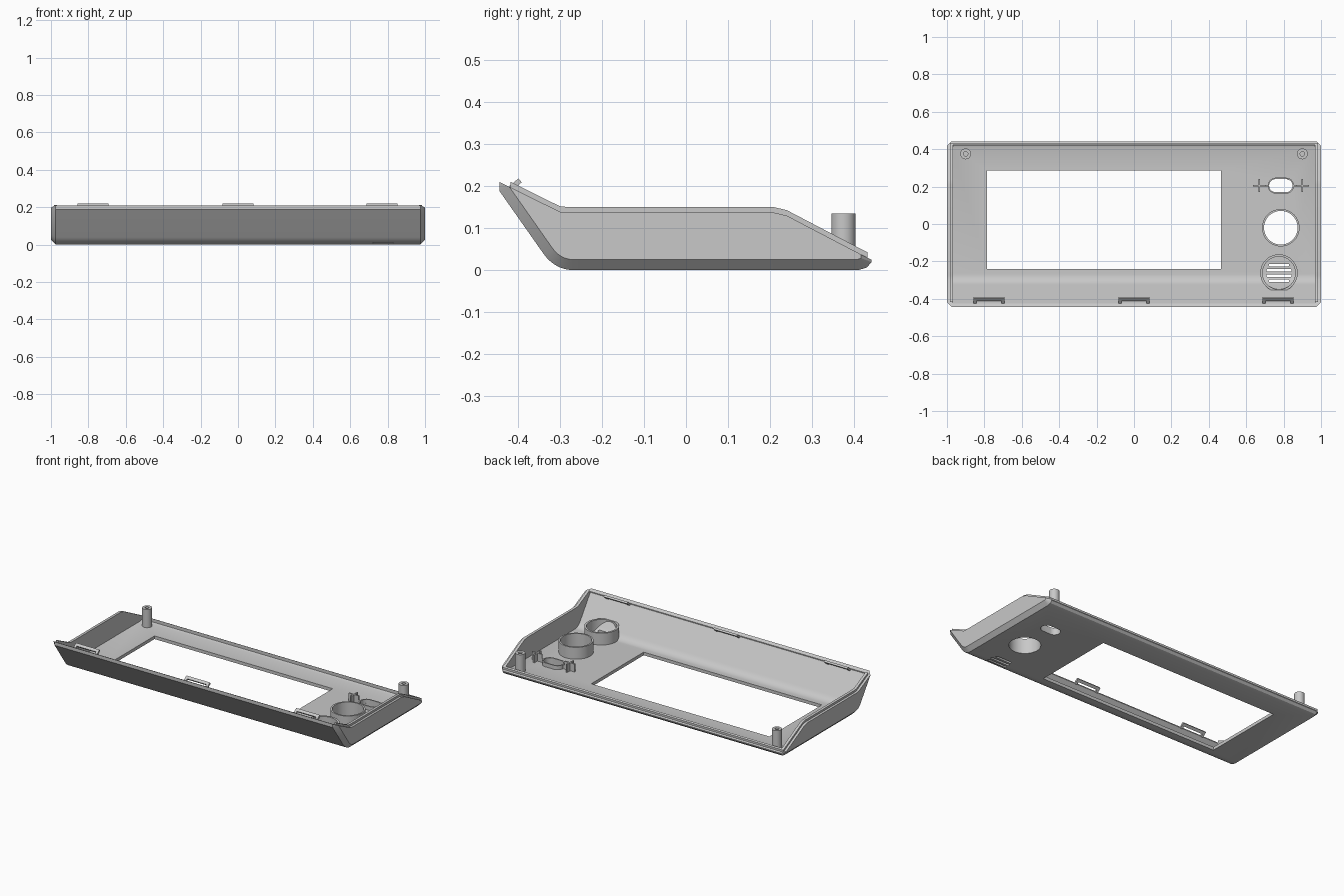
import bpy, bmesh, math
from mathutils import Vector

cube = bpy.data.objects.get("Cube")
if cube:
    bpy.data.objects.remove(cube, do_unlink=True)

grey = bpy.data.materials.new("light grey plastic")
grey.use_nodes = True
COLOUR = (0.58, 0.58, 0.58, 1)
grey.diffuse_color = COLOUR
grey.node_tree.nodes["Principled BSDF"].inputs["Base Color"].default_value = COLOUR


# ---- helpers ----
def make(name, bm):
    bmesh.ops.recalc_face_normals(bm, faces=bm.faces)
    mesh = bpy.data.meshes.new(name)
    bm.to_mesh(mesh)
    bm.free()
    mesh.materials.append(grey)
    obj = bpy.data.objects.new(name, mesh)
    bpy.context.collection.objects.link(obj)
    return obj


def loft(name, rings):
    """Closed solid through rings of equal point count."""
    bm = bmesh.new()
    loops = [[bm.verts.new(p) for p in ring] for ring in rings]
    n = len(loops[0])
    for a, b in zip(loops, loops[1:]):
        for i in range(n):
            j = (i + 1) % n
            bm.faces.new((a[i], a[j], b[j], b[i]))
    bm.faces.new(loops[0])
    bm.faces.new(loops[-1])
    return make(name, bm)


def side_prism(name, profile, x0, x1):
    return loft(name, [[(x, y, z) for y, z in profile] for x in (x0, x1)])


def up_prism(name, outline, z0, z1):
    return loft(name, [[(x, y, z) for x, y in outline] for z in (z0, z1)])


def pill(x, y, width, height, n=32):
    """Rounded slot outline; a circle when width equals height."""
    r, half = height / 2, (width - height) / 2
    pts = []
    for i in range(n):
        a = 2 * math.pi * (i + 0.5) / n
        shift = half if math.cos(a) > 0 else -half
        pts.append((x + shift + r * math.cos(a), y + r * math.sin(a)))
    return pts


def box(name, centre, size, tilt=0):
    bm = bmesh.new()
    bmesh.ops.create_cube(bm, size=1)
    bmesh.ops.scale(bm, vec=size, verts=bm.verts)
    obj = make(name, bm)
    obj.location = centre
    obj.rotation_euler.x = tilt
    return obj


def combine(obj, tool, operation="DIFFERENCE", keep=False):
    bpy.context.view_layer.objects.active = obj
    tool.hide_render = True
    mod = obj.modifiers.new("combine", "BOOLEAN")
    mod.operation, mod.solver, mod.object = operation, "EXACT", tool
    bpy.ops.object.modifier_apply(modifier=mod.name)
    if not keep:
        bpy.data.objects.remove(tool, do_unlink=True)


def offset(path, d):
    """Mitred inward offset of an open path."""
    pts = [Vector(p) for p in path]
    normals = []
    for a, b in zip(pts, pts[1:]):
        t = (b - a).normalized()
        normals.append(Vector((-t.y, t.x)))
    result = []
    for i, p in enumerate(pts):
        a, b = normals[max(i - 1, 0)], normals[min(i, len(normals) - 1)]
        m = (a + b).normalized()
        result.append(tuple(p + m * d / m.dot(a)))
    return result


# ---- shell: sloped front, rounded bend, flat face, chamfered ends ----
bend = [Vector(p) for p in ((-0.34, 0.04), (-0.312, 0), (-0.265, 0))]
curve = []
for i in range(11):
    t = i / 10
    curve.append(tuple(bend[0] * (1 - t) ** 2 + bend[1] * 2 * t * (1 - t) + bend[2] * t * t))
outline = [(-0.444, 0.35), (-0.444, 0.188)] + curve
outline += [(0.41, 0), (0.43, 0.006), (0.442, 0.019), (0.442, 0.35)]

END, CHAMFER, WALL = 1.0, 0.025, 0.02
sections = ((-END, CHAMFER), (CHAMFER - END, 0), (END - CHAMFER, 0), (END, CHAMFER))
shell = loft("bezel_shell", [[(x, y, z) for y, z in offset(outline, d)] for x, d in sections])

inside = offset(outline, WALL)
inside[0], inside[-1] = (inside[0][0], 0.5), (inside[-1][0], 0.5)
combine(shell, side_prism("cavity_cutter", inside, -0.968, 0.968))

# rim: a tall inner lip with a lower step around the outside
step = [(-0.5, 0.238), (-0.30, 0.139), (-0.275, 0.137), (0.21, 0.137), (0.24, 0.13), (0.5, -0.006)]
lip = [(y, z + 0.013) for y, z in step]
roof = [(0.5, 0.6), (-0.5, 0.6)]
combine(shell, side_prism("rim_cutter", lip + roof, -1.1, 1.1))
for s in (-1, 1):
    combine(shell, side_prism("step_cutter", step + roof, s * 0.985, s * 1.1))
front_step = [(-0.5, 0.238), (-0.418, 0.197), (-0.418, 0.6), (-0.5, 0.6)]
back_step = [(0.432, 0.03), (0.5, -0.006), (0.5, 0.6), (0.432, 0.6)]
for profile in (front_step, back_step):
    combine(shell, side_prism("step_cutter", profile, -1.1, 1.1))

# ---- openings through the face ----
KNOB, SPEAKER, SLOT = (0.785, -0.02), (0.775, -0.262), (0.785, 0.205)
window = [(-0.785, -0.24), (0.465, -0.24), (0.465, 0.285), (-0.785, 0.285)]
openings = [window, pill(*KNOB, 0.18, 0.18, 64), pill(*SLOT, 0.125, 0.07)]
for dy, width in ((-0.042, 0.11), (-0.014, 0.135), (0.014, 0.135), (0.042, 0.11)):
    openings.append(pill(SPEAKER[0], SPEAKER[1] + dy, width, 0.014, 16))
for shape in openings:
    combine(shell, up_prism("opening_cutter", shape, -0.1, 0.1))

# ---- collars, trimmed to stay within the shell ----
trim = side_prism("collar_trim", offset(outline, WALL / 2), -0.97, 0.97)


def collar(name, centre, outer, inner, top):
    ring = up_prism(name, pill(*centre, *outer, 64), -0.02, top)
    combine(ring, up_prism("bore_cutter", pill(*centre, *inner, 64), -0.1, 0.3))
    combine(ring, trim, "INTERSECT", keep=True)
    return ring


smooth = [shell,
          collar("knob_collar", KNOB, (0.2, 0.2), (0.18, 0.18), 0.095),
          collar("speaker_collar", SPEAKER, (0.2, 0.2), (0.175, 0.175), 0.095),
          collar("button_slot_collar", SLOT, (0.14, 0.085), (0.125, 0.07), 0.045)]
bpy.data.objects.remove(trim, do_unlink=True)

# ---- screw bosses ----
for side, x in (("right", -0.9), ("left", 0.9)):
    boss = up_prism(side + "_screw_boss", pill(x, 0.375, 0.058, 0.058), 0.01, 0.135)
    combine(boss, up_prism("screw_hole_cutter", pill(x, 0.375, 0.024, 0.024), 0.04, 0.2))
    smooth.append(boss)

# ---- cross-shaped posts beside the button slot ----
for side, s in (("right", -1), ("left", 1)):
    x, y = SLOT[0] + s * 0.115, SLOT[1]
    box(side + "_post_rib_across", (x, y, 0.04), (0.07, 0.009, 0.06))
    box(side + "_post_rib_along", (x, y, 0.04), (0.009, 0.07, 0.06))
    box(side + "_post_link", (x - s * 0.03, y, 0.027), (0.04, 0.009, 0.034))

# ---- snap clips along the front edge ----
TILT = math.radians(39.5)
for side, x in (("right", -0.775), ("middle", 0), ("left", 0.77)):
    box(side + "_clip_bar", (x, -0.402, 0.208), (0.165, 0.018, 0.012), TILT)
    for s in (-1, 1):
        box(side + "_clip_leg", (x + s * 0.075, -0.415, 0.1975), (0.015, 0.05, 0.012), TILT)

# ---- smooth the curves, keep the edges crisp ----
bpy.ops.object.select_all(action="DESELECT")
for obj in smooth:
    obj.select_set(True)
bpy.context.view_layer.objects.active = shell
bpy.ops.object.shade_smooth_by_angle(angle=math.radians(25))
